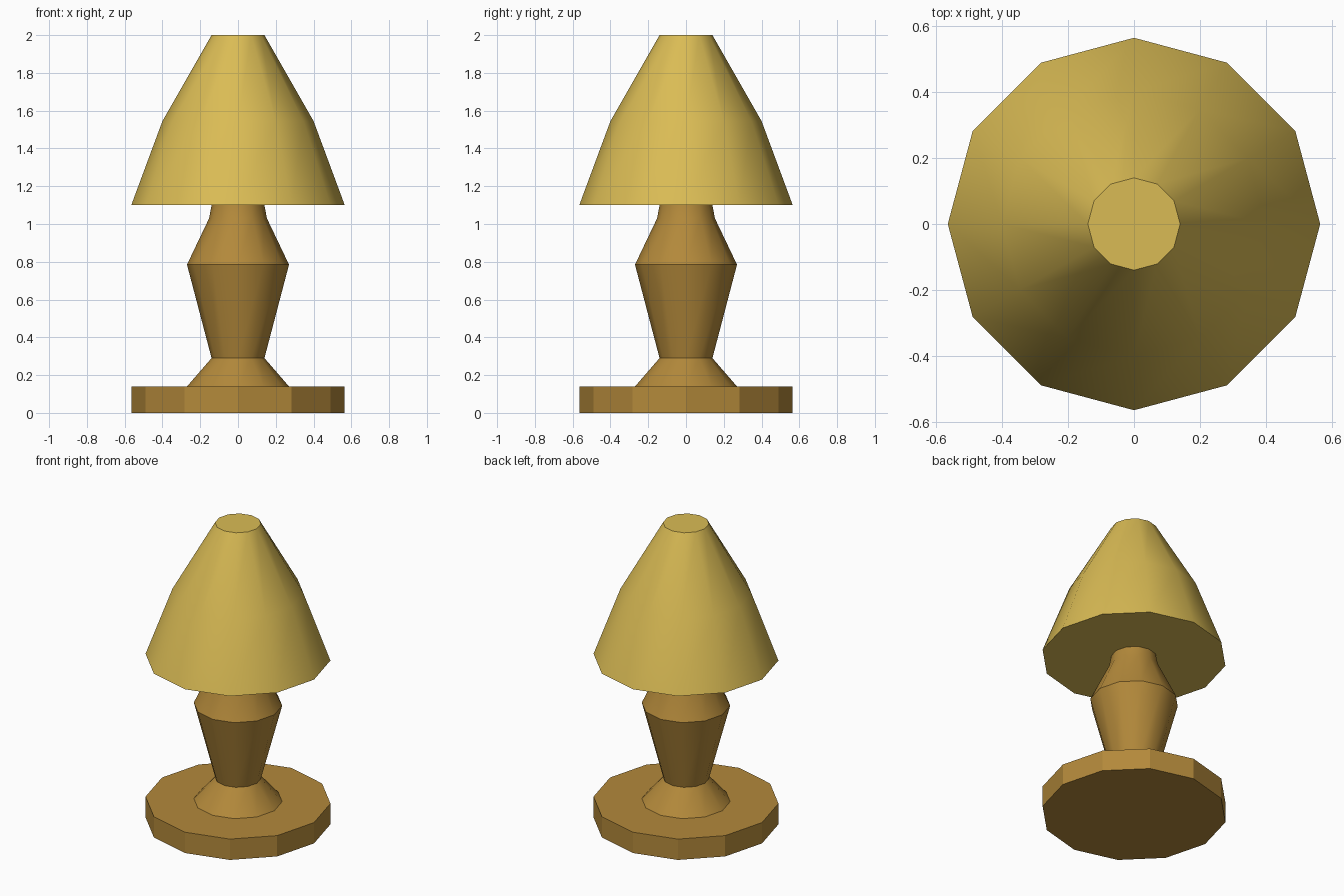
import bpy
import bmesh
import math

if "Cube" in bpy.data.objects:
    bpy.data.objects.remove(bpy.data.objects["Cube"])

SIDES = 12


def material(name, rgb):
    mat = bpy.data.materials.new(name)
    mat.diffuse_color = (*rgb, 1.0)
    mat.use_nodes = True
    mat.node_tree.nodes["Principled BSDF"].inputs["Base Color"].default_value = mat.diffuse_color
    return mat


def lathe(name, profile, mat, cap_bottom=False, cap_top=False, smooth=None):
    """Revolve (radius, z) points, listed bottom to top, around the z axis."""
    bm = bmesh.new()
    rings = []
    for r, z in profile:
        angles = [2 * math.pi * i / SIDES for i in range(SIDES)]
        rings.append([bm.verts.new((r * math.cos(a), r * math.sin(a), z)) for a in angles])
    for low, high in zip(rings, rings[1:]):
        for i in range(SIDES):
            j = (i + 1) % SIDES
            bm.faces.new((low[i], low[j], high[j], high[i]))
    if cap_bottom:
        bm.faces.new(rings[0][::-1])
    if cap_top:
        bm.faces.new(rings[-1])
    mesh = bpy.data.meshes.new(name)
    bm.to_mesh(mesh)
    bm.free()
    mesh.materials.append(mat)
    obj = bpy.data.objects.new(name, mesh)
    bpy.context.collection.objects.link(obj)
    if smooth:
        bpy.ops.object.select_all(action='DESELECT')
        obj.select_set(True)
        bpy.context.view_layer.objects.active = obj
        bpy.ops.object.shade_smooth_by_angle(angle=math.radians(smooth))
    return obj


wood = material("wood", (0.45, 0.25, 0.043))
fabric = material("fabric", (0.70, 0.50, 0.09))

# Flat faceted foot, open in the middle where the stem stands
lathe("base", [(0.565, 0), (0.565, 0.14), (0.27, 0.14)], wood, cap_bottom=True)

# Turned stem
lathe("stem", [(0.27, 0.14), (0.14, 0.29), (0.27, 0.785), (0.153, 1.03), (0.14, 1.10)],
      wood, smooth=30)

# Shade with a closed underside around the stem and a flat top
lathe("shade", [(0.14, 1.10), (0.565, 1.10), (0.40, 1.545), (0.14, 2.0)],
      fabric, cap_top=True, smooth=30)
